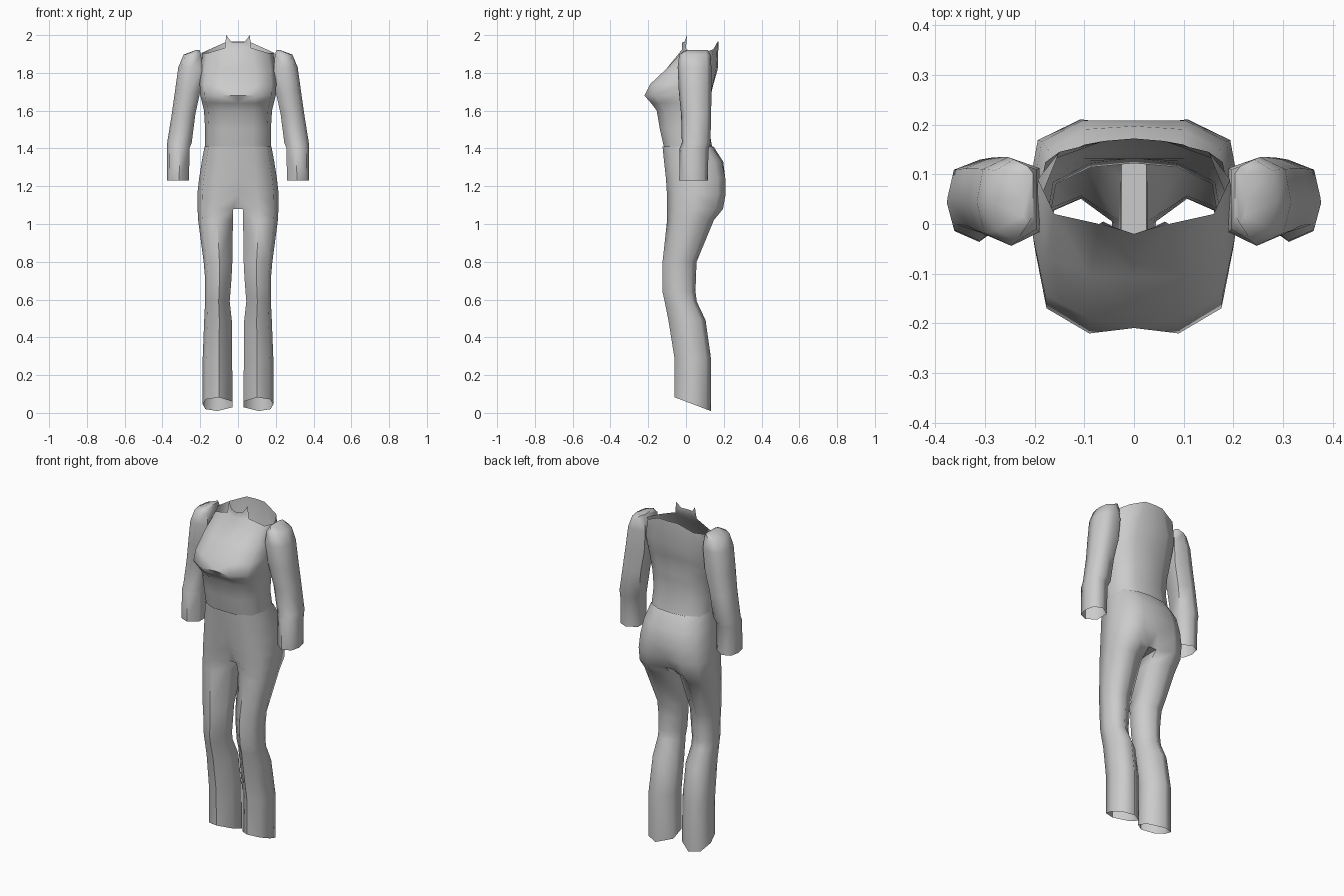
import bpy, bmesh, math

cube = bpy.data.objects.get("Cube")
if cube:
    bpy.data.objects.remove(cube)

grey = bpy.data.materials.new("light grey cloth")
grey.use_nodes = True
colour = (0.6, 0.6, 0.6, 1)
grey.diffuse_color = colour
grey.node_tree.nodes["Principled BSDF"].inputs["Base Color"].default_value = colour


def ring(z, xi, xo, yf, yb, c=0.3, slope=0.0):
    """Outline from inner front round the outside to inner back."""
    shape = [(0, c), (.45, 0), (.88, .14), (1, .48), (.9, .84), (.5, .97), (0, 1 - c)]
    return [(xi + (xo - xi) * u, yf + (yb - yf) * v, z - slope * (v - .5))
            for u, v in shape]


def loft(bm, rings, closed=False):
    rows = [[bm.verts.new(p) for p in r] for r in rings]
    n = len(rows[0])
    for a, b in zip(rows, rows[1:]):
        for i in range(n if closed else n - 1):
            j = (i + 1) % n
            bm.faces.new((a[i], a[j], b[j], b[i]))
    return rows


def finish(bm, name, mirror=True, angle=60):
    if mirror:
        geom = bm.verts[:] + bm.edges[:] + bm.faces[:]
        bmesh.ops.mirror(bm, geom=geom, axis='X', merge_dist=0.0005)
    bmesh.ops.remove_doubles(bm, verts=bm.verts, dist=0.0005)
    bmesh.ops.recalc_face_normals(bm, faces=bm.faces)
    mesh = bpy.data.meshes.new(name)
    bm.to_mesh(mesh)
    bm.free()
    mesh.materials.append(grey)
    ob = bpy.data.objects.new(name, mesh)
    bpy.context.collection.objects.link(ob)
    bpy.ops.object.select_all(action='DESELECT')
    ob.select_set(True)
    bpy.context.view_layer.objects.active = ob
    bpy.ops.object.shade_smooth_by_angle(angle=math.radians(angle))
    return ob


# Shirt body: waist to shoulders, with an open neckline
bm = bmesh.new()
shirt = [ring(z, 0, w, yf, yb, c) for z, w, yf, yb, c in [
    (1.40, .175, -.115, .140, 0),
    (1.50, .174, -.138, .122, 0),
    (1.60, .180, -.155, .130, 0),
    (1.64, .190, -.185, .136, .01),
    (1.68, .200, -.220, .142, .03),
    (1.74, .203, -.190, .152, .02),
    (1.82, .198, -.105, .168, 0)]]
neckline = [(0, -.02, 1.925), (.07, .0, 1.932), (.16, .02, 1.905), (.193, .09, 1.905),
            (.15, .145, 1.925), (.06, .167, 1.965), (0, .172, 1.965)]
rows = loft(bm, shirt + [neckline])
# Collar tab with two raised points
tab = [bm.verts.new(p) for p in [(.062, .005, 2.0), (.036, -.008, 1.965), (0, -.02, 1.96)]]
bm.faces.new((rows[-1][0], rows[-1][1], tab[0], tab[1], tab[2]))
finish(bm, "shirt_body")

# Trousers: hips, then one leg, mirrored
bm = bmesh.new()
hips = [ring(z, 0, w, yf, yb, c) for z, w, yf, yb, c in [
    (1.41, .177, -.124, .146, 0),
    (1.33, .192, -.116, .200, .01),
    (1.24, .206, -.106, .218, .03),
    (1.16, .215, -.101, .220, .07)]]
legs = [ring(*row) for row in [
    (1.08, .025, .214, -.100, .205, .16),
    (1.02, .027, .211, -.100, .155, .24),
    (.80, .030, .182, -.124, .062),
    (.72, .034, .175, -.125, .058),
    (.64, .040, .174, -.124, .056),
    (.59, .044, .174, -.113, .062),
    (.49, .033, .179, -.093, .110),
    (.29, .031, .187, -.061, .138),
    (.045, .029, .188, -.060, .138, .3, .075)]]
rows = loft(bm, hips + legs)
crotch = rows[len(hips)]
top = rows[len(hips) - 1]
mid = [bm.verts.new((0, crotch[i].co.y, crotch[i].co.z)) for i in (0, -1)]
bm.faces.new((top[0], crotch[0], mid[0]))
bm.faces.new((top[-1], mid[1], crotch[-1]))
bm.faces.new((mid[0], crotch[0], crotch[-1], mid[1]))
for a, b in zip(rows[len(hips):], rows[len(hips) + 1:]):
    bm.faces.new((a[-1], a[0], b[0], b[-1]))
finish(bm, "trousers")

# Sleeves: rounded shoulder, slight elbow, open cuff
for side, name in ((1, "left_sleeve"), (-1, "right_sleeve")):
    bm = bmesh.new()
    rows = loft(bm, [ring(*row) for row in [
        (1.92, .203, .225, .000, .120, .15),
        (1.897, .196, .288, -.036, .135, .15),
        (1.83, .190, .316, -.044, .140, .15),
        (1.70, .200, .334, -.038, .140, .18),
        (1.58, .226, .351, -.026, .138, .22),
        (1.43, .245, .375, -.022, .134, .25),
        (1.40, .257, .376, -.034, .124, .25),
        (1.23, .259, .375, -.036, .120, .25)]], closed=True)
    bm.faces.new(rows[0])
    for v in bm.verts:
        v.co.x *= side
    finish(bm, name, mirror=False)
